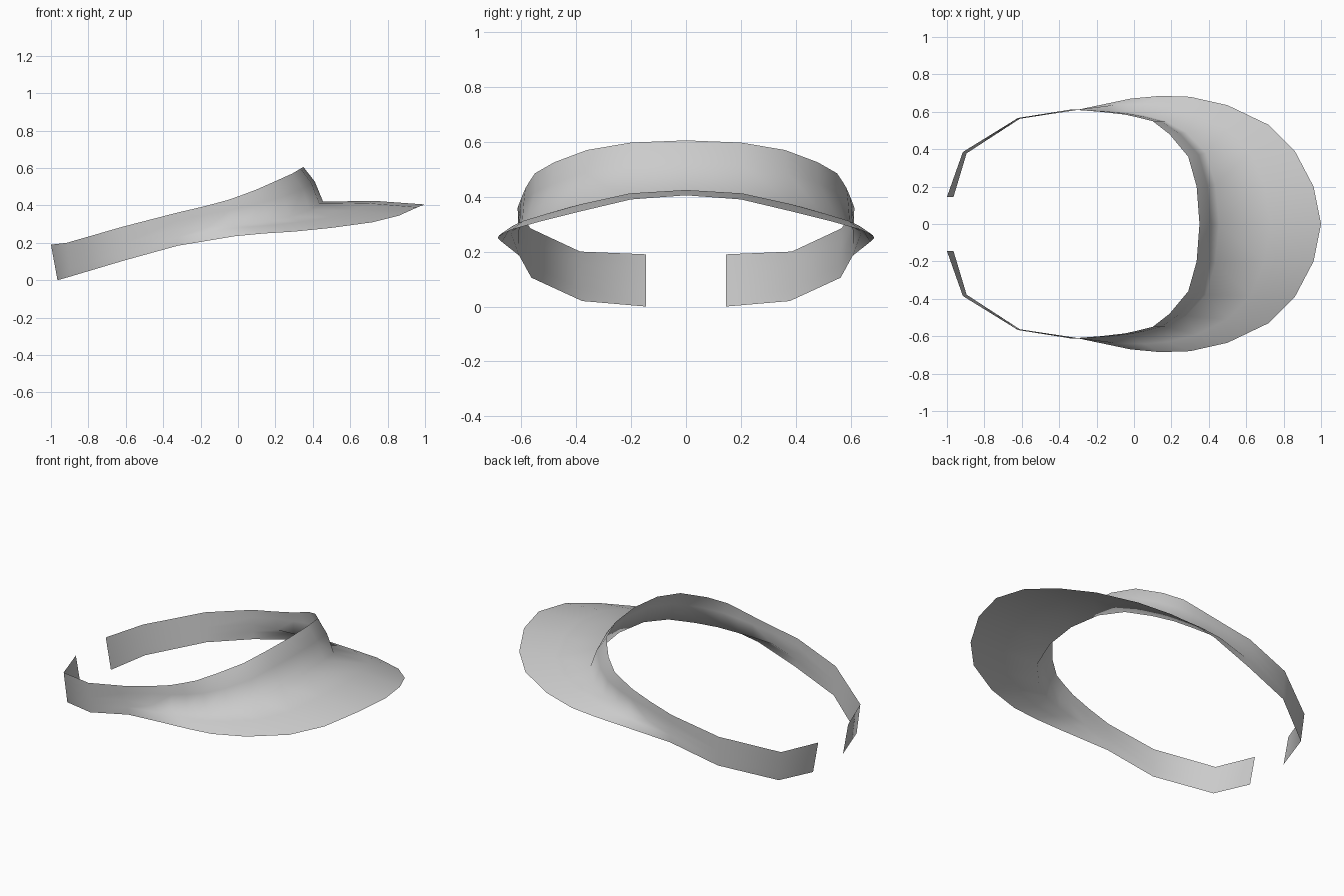
import bpy
from mathutils import Vector

default_cube = bpy.data.objects.get("Cube")
if default_cube:
    bpy.data.objects.remove(default_cube, do_unlink=True)


def make_material(name, value):
    material = bpy.data.materials.new(name)
    material.use_nodes = True
    colour = (value, value, value, 1)
    material.diffuse_color = colour
    material.node_tree.nodes["Principled BSDF"].inputs["Base Color"].default_value = colour
    return material


# Left half, front centre to rear opening: band top, crease, brim edge
front_sections = [
    ((.35, 0, .605), (.455, 0, .42), (1, 0, .405)),
    ((.335, .2, .597), (.435, .21, .41), (.96, .2, .39)),
    ((.29, .36, .57), (.385, .38, .375), (.86, .39, .345)),
    ((.19, .48, .525), (.28, .49, .34), (.72, .53, .31)),
    ((.1, .55, .485), (.17, .55, .32), (.5, .635, .28)),
    ((.02, .57, .455), (.06, .58, .305), (.3, .68, .26)),
    ((-.05, .585, .43), (-.04, .597, .295), (.14, .685, .25)),
    ((-.18, .6, .395), (-.16, .607, .285), (-.02, .67, .235)),
]

# Plain strap behind the brim: top edge and bottom edge
strap_sections = [
    ((-.33, .613, .36), (-.32, .607, .185)),
    ((-.62, .567, .285), (-.61, .563, .105)),
    ((-.915, .385, .2), (-.895, .378, .02)),
    ((-1, .145, .19), (-.965, .145, 0)),
]


def front_row(top, crease, rim):
    """Five points across the section, with the band and brim slightly bowed."""
    top, crease, rim = Vector(top), Vector(crease), Vector(rim)
    band_middle = (top + crease) / 2 + Vector((.008, 0, .015))
    brim_middle = (crease + rim) / 2 + Vector((0, 0, .012))
    return [top, band_middle, crease, brim_middle, rim]


def strap_row(top, bottom):
    """Five evenly spaced points from the top edge to the bottom edge."""
    return [Vector(top).lerp(Vector(bottom), step / 4) for step in range(5)]


rows = [front_row(*section) for section in front_sections]
rows += [strap_row(*section) for section in strap_sections]

# Skin the neighbouring sections with quads
width = len(rows[0])
vertices = [point for row in rows for point in row]
faces = []
for row in range(len(rows) - 1):
    for column in range(width - 1):
        first = row * width + column
        faces.append((first, first + 1, first + width + 1, first + width))

mesh = bpy.data.meshes.new("visor_band_and_brim")
mesh.from_pydata(vertices, [], faces)
mesh.materials.append(make_material("light grey fabric", .6))
visor = bpy.data.objects.new("visor_band_and_brim", mesh)
bpy.context.collection.objects.link(visor)

# Mirror the half across the centre line, welding the seam
mirror = visor.modifiers.new("right_half", "MIRROR")
mirror.use_axis = (False, True, False)
mirror.use_clip = True
mirror.merge_threshold = .001

# Soft shading over the whole cloth
bpy.ops.object.select_all(action="DESELECT")
visor.select_set(True)
bpy.context.view_layer.objects.active = visor
bpy.ops.object.shade_smooth()
